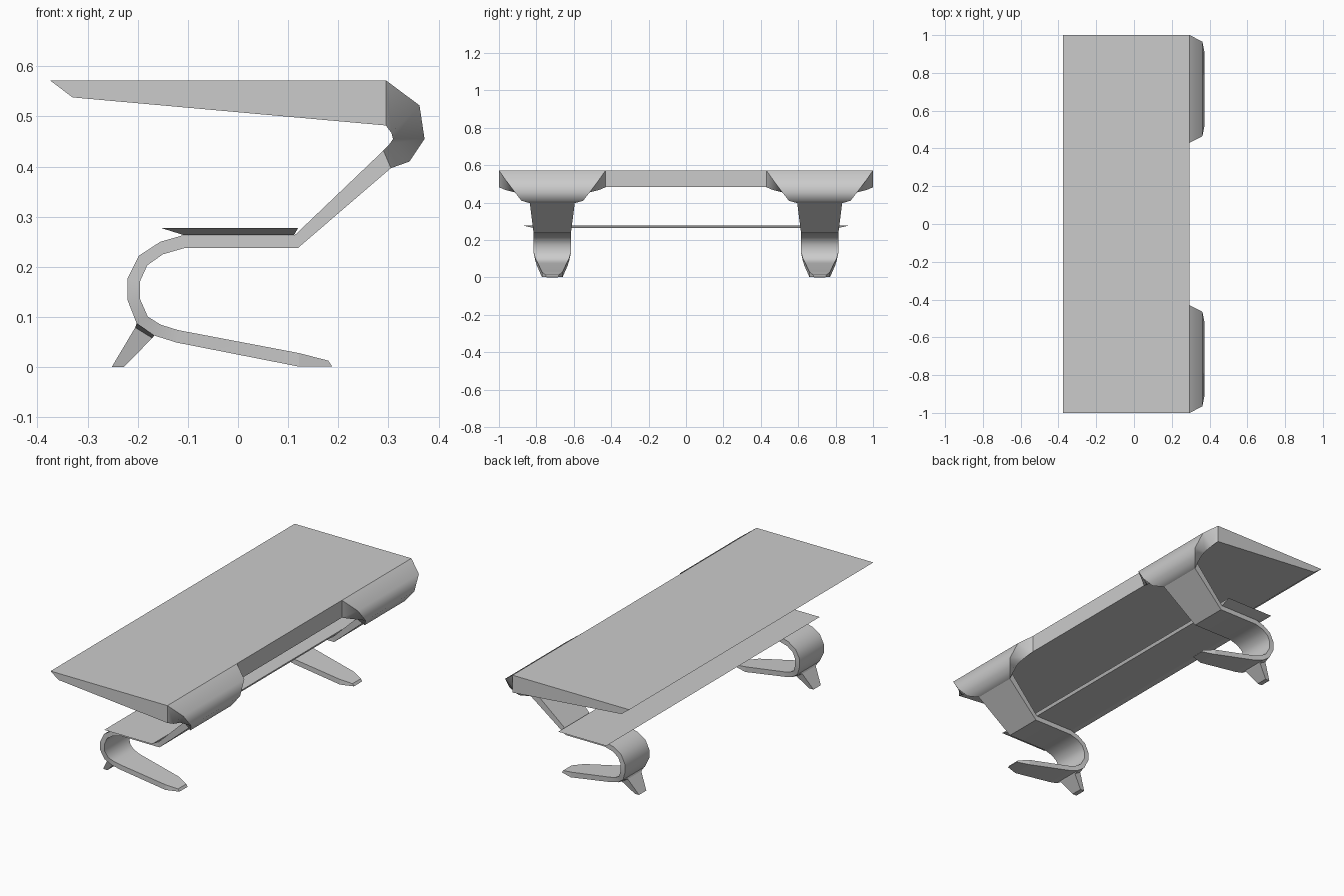
import bpy, bmesh

if "Cube" in bpy.data.objects:
    bpy.data.objects.remove(bpy.data.objects["Cube"])

LEG_Y = 0.715  # centre line of each leg


def finish(bm, name, mirror=False):
    bmesh.ops.recalc_face_normals(bm, faces=bm.faces)
    mesh = bpy.data.meshes.new(name)
    bm.to_mesh(mesh)
    bm.free()
    obj = bpy.data.objects.new(name, mesh)
    bpy.context.collection.objects.link(obj)
    if mirror:
        mod = obj.modifiers.new("Mirror", 'MIRROR')
        mod.use_axis = (False, True, False)
        mod.use_mirror_merge = False
    return obj


def loft(name, sections, yc=0.0, sharp=None, cap_start=True, mirror=False):
    """Rectangular sections (xa, za, xb, zb, half width); sharp=None is flat."""
    bm = bmesh.new()
    rings = []
    for xa, za, xb, zb, w in sections:
        rings.append([bm.verts.new(p) for p in (
            (xa, yc - w, za), (xa, yc + w, za), (xb, yc + w, zb), (xb, yc - w, zb))])
    for r, s in zip(rings, rings[1:]):
        for i in range(4):
            j = (i + 1) % 4
            bm.faces.new((r[i], r[j], s[j], s[i])).smooth = sharp is not None
    if cap_start:
        bm.faces.new(rings[0])
    bm.faces.new(rings[-1])
    # crisp long edges and chosen rings, smooth bends elsewhere
    if sharp is not None:
        for k, r in enumerate(rings):
            for i in range(4):
                if k in sharp or k in (0, len(rings) - 1):
                    bm.edges.get((r[i], r[(i + 1) % 4])).smooth = False
                if k:
                    bm.edges.get((rings[k - 1][i], r[i])).smooth = False
    return finish(bm, name, mirror)


# Table top: wedge that thins towards one long edge
loft("table_top", [
    (-0.375, 0.572, -0.33, 0.538, 1.0),
    (0.295, 0.572, 0.295, 0.482, 1.0),
])

# Lower shelf: thin plate with bevelled underside
bm = bmesh.new()
lo = [bm.verts.new((x, y, 0.264)) for x, y in
      ((-0.11, -0.815), (0.112, -0.815), (0.112, 0.815), (-0.11, 0.815))]
hi = [bm.verts.new((x, y, 0.278)) for x, y in
      ((-0.155, -0.875), (0.12, -0.875), (0.12, 0.875), (-0.155, 0.875))]
bm.faces.new(lo)
bm.faces.new(hi)
for i in range(4):
    j = (i + 1) % 4
    bm.faces.new((lo[i], lo[j], hi[j], hi[i]))
finish(bm, "lower_shelf")

# Leg ribbon: flared bracket, sloping strut, shelf support, C bend, tapered foot
loft("leg", [
    (0.295, 0.572, 0.295, 0.482, 0.285),
    (0.362, 0.522, 0.306, 0.467, 0.25),
    (0.372, 0.455, 0.309, 0.455, 0.20),
    (0.342, 0.410, 0.303, 0.446, 0.165),
    (0.305, 0.397, 0.290, 0.432, 0.12),
    (0.120, 0.238, 0.113, 0.263, 0.10),
    (-0.105, 0.238, -0.110, 0.263, 0.10),
    (-0.150, 0.225, -0.155, 0.250, 0.10),
    (-0.181, 0.203, -0.198, 0.222, 0.10),
    (-0.195, 0.172, -0.220, 0.178, 0.10),
    (-0.195, 0.135, -0.220, 0.133, 0.10),
    (-0.180, 0.101, -0.202, 0.087, 0.09),
    (-0.155, 0.085, -0.167, 0.063, 0.082),
    (-0.120, 0.074, -0.122, 0.049, 0.076),
    (0.122, 0.028, 0.122, 0.001, 0.055),
    (0.180, 0.013, 0.188, 0.001, 0.034),
], yc=LEG_Y, sharp=(4, 5, 14), cap_start=False, mirror=True)

# Heel: small tapered prop behind the bend
loft("heel", [
    (-0.202, 0.088, -0.167, 0.063, 0.085),
    (-0.205, 0.079, -0.171, 0.058, 0.055),
    (-0.252, 0.0, -0.228, 0.0, 0.03),
], yc=LEG_Y, mirror=True)
